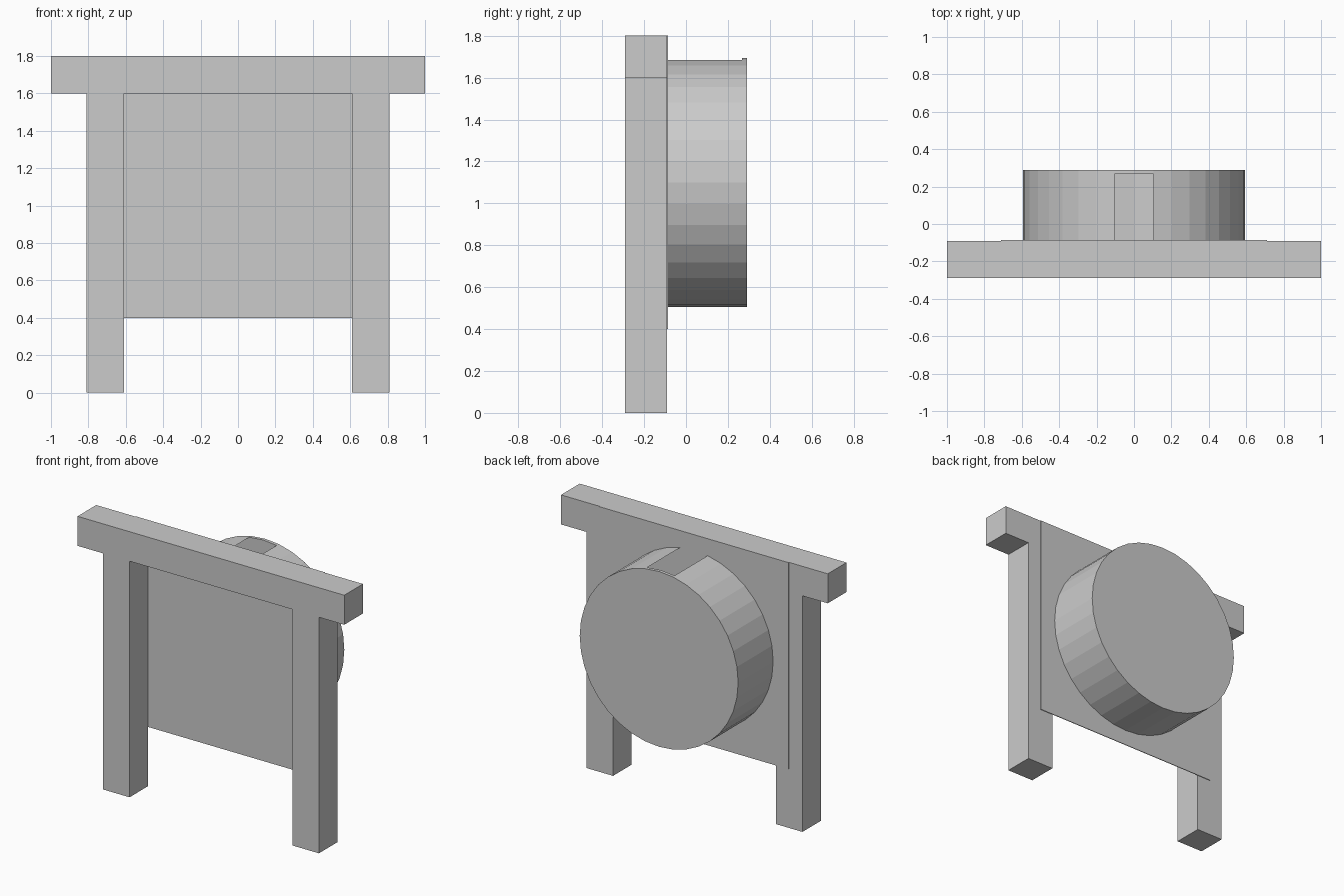
import bpy, bmesh
from math import sin, cos, radians

if "Cube" in bpy.data.objects:
    bpy.data.objects.remove(bpy.data.objects["Cube"])

SIDES, RADIUS, CENTRE_Z = 36, 0.594, 1.1


def finish(name, bm):
    bmesh.ops.recalc_face_normals(bm, faces=bm.faces)
    mesh = bpy.data.meshes.new(name)
    bm.to_mesh(mesh)
    bm.free()
    obj = bpy.data.objects.new(name, mesh)
    bpy.context.collection.objects.link(obj)
    return obj


def ring(bm, y):
    return [bm.verts.new((RADIUS * cos(radians(a)), y, CENTRE_Z + RADIUS * sin(radians(a))))
            for a in range(0, 360, 360 // SIDES)]


def extrude_profile(name, points, y0, y1):
    """Solid made from an x/z outline, running from y0 to y1."""
    bm = bmesh.new()
    front = bm.faces.new([bm.verts.new((x, y0, z)) for x, z in points])
    out = bmesh.ops.extrude_face_region(bm, geom=[front], use_keep_orig=True)
    moved = [v for v in out["geom"] if isinstance(v, bmesh.types.BMVert)]
    bmesh.ops.translate(bm, vec=(0, y1 - y0, 0), verts=moved)
    return finish(name, bm)


# Frame: two legs and an overhanging top beam in one outline
half = [(0.61, 1.6), (0.61, 0), (0.81, 0), (0.81, 1.6), (1, 1.6), (1, 1.8)]
extrude_profile("frame", half + [(-x, z) for x, z in reversed(half)], -0.29, -0.09)

# Thin panel on the back of the frame
extrude_profile("back_panel", [(-0.71, 0.4), (0.71, 0.4), (0.71, 1.8), (-0.71, 1.8)], -0.09, -0.085)

# Drum wall: hollow, with the two topmost facets left open as a slot
bm = bmesh.new()
a, b = ring(bm, -0.085), ring(bm, 0.268)
for i in range(SIDES):
    if i not in (8, 9):
        j = (i + 1) % SIDES
        bm.faces.new((a[j], a[i], b[i], b[j]))
wall = finish("drum_wall", bm)
if wall.data.polygons[0].normal.x < 0:
    wall.data.flip_normals()

# Round lid closing the rear of the drum
lid_outline = [(RADIUS * cos(radians(d)), CENTRE_Z + RADIUS * sin(radians(d)))
               for d in range(0, 360, 360 // SIDES)]
extrude_profile("drum_lid", lid_outline, 0.268, 0.29)
